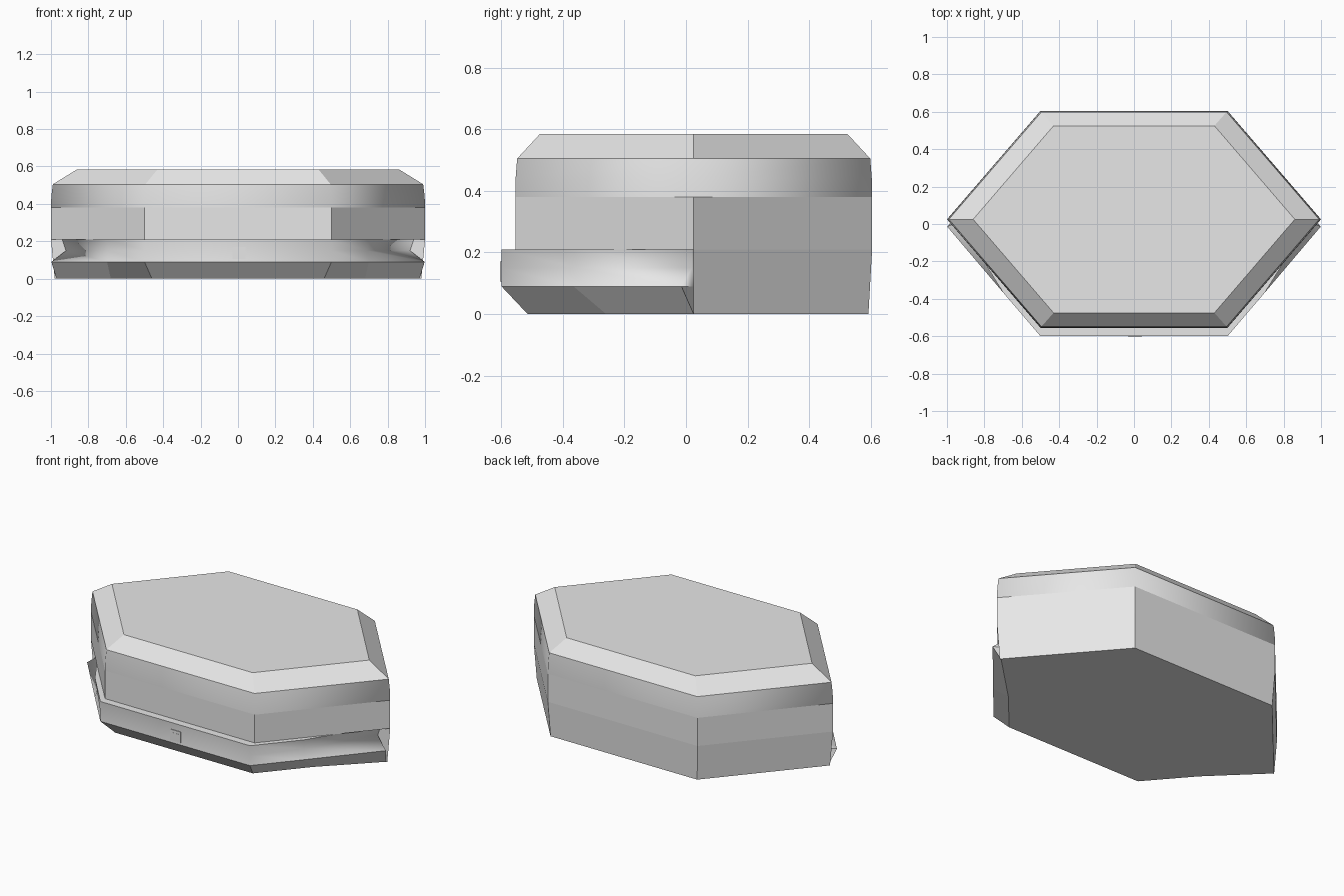
import bpy, bmesh, math

cube = bpy.data.objects.get("Cube")
if cube:
    bpy.data.objects.remove(cube, do_unlink=True)

grey = bpy.data.materials.new("light_grey")
grey.use_nodes = True
grey.diffuse_color = (0.8, 0.8, 0.8, 1)
grey.node_tree.nodes["Principled BSDF"].inputs["Base Color"].default_value = (0.8, 0.8, 0.8, 1)

CY = 0.025  # y of the two side corners


def loft(name, loops, smooth_bands=(), caps=True):
    """Skin stacked loops of points; chosen bands are shaded smooth."""
    bm = bmesh.new()
    rings = [[bm.verts.new(p) for p in loop] for loop in loops]
    n = len(rings[0])
    for band, (a, b) in enumerate(zip(rings, rings[1:])):
        for i in range(n):
            j = (i + 1) % n
            f = bm.faces.new((a[i], a[j], b[j], b[i]))
            f.smooth = band in smooth_bands
    if caps:
        bm.faces.new(rings[0][::-1])
        bm.faces.new(rings[-1])
    bmesh.ops.recalc_face_normals(bm, faces=bm.faces)
    me = bpy.data.meshes.new(name)
    bm.to_mesh(me)
    bm.free()
    me.materials.append(grey)
    ob = bpy.data.objects.new(name, me)
    bpy.context.collection.objects.link(ob)
    return ob


def hexagon(rx, ry, z):
    """Stretched hexagon with corners on the left and right."""
    return [(rx, CY, z), (rx / 2, CY + ry, z), (-rx / 2, CY + ry, z),
            (-rx, CY, z), (-rx / 2, CY - ry, z), (rx / 2, CY - ry, z)]


def mirrored(half, z):
    """Closed loop from points of the left half, back to front."""
    return [(x, y, z) for x, y in half] + [(-x, y, z) for x, y in reversed(half)]


def box(name, x, y, z, w, d, h):
    loops = [[(x + a * w / 2, y + b * d / 2, zz) for a, b in
              ((-1, -1), (1, -1), (1, 1), (-1, 1))] for zz in (z - h / 2, z + h / 2)]
    return loft(name, loops)


# Lid with a wide bevel
loft("lid", [hexagon(0.99, 0.574, 0.505), hexagon(0.86, 0.5, 0.585)])

# Softly shaded, slightly tapering band under the lid
loft("upper_band", [hexagon(1.0, 0.58, 0.38), hexagon(0.998, 0.579, 0.44),
                    hexagon(0.99, 0.574, 0.505)], smooth_bands=(0, 1), caps=False)

# Main wall above the drawer
loft("main_body", [hexagon(1.0, 0.58, 0.21), hexagon(1.0, 0.58, 0.38)])

# Rear half of the wall, reaching the ground
loft("rear_shell", [hexagon(rx, ry, z)[:4] for rx, ry, z in
                    ((0.98, 0.568, 0.0), (1.0, 0.58, 0.21))])

# Drawer front, set forward, with undercut base and grooved ends
front = [
    ([(0.90, 0.03), (0.97, 0.025), (0.68, -0.26), (0.46, -0.515)], 0.0),
    ([(0.92, 0.03), (0.998, -0.015), (0.70, -0.366), (0.5, -0.6)], 0.09),
    ([(0.88, 0.03), (0.92, 0.02), (0.69, -0.355), (0.5, -0.6)], 0.15),
    ([(0.90, 0.03), (0.94, 0.02), (0.70, -0.366), (0.5, -0.6)], 0.21),
]
loft("drawer", [mirrored(h, z) for h, z in front], smooth_bands=(1, 2))

# Small latch on the drawer
box("latch_plate", 0.005, -0.601, 0.138, 0.07, 0.006, 0.065)
box("latch_button", 0.008, -0.604, 0.136, 0.042, 0.002, 0.036)
